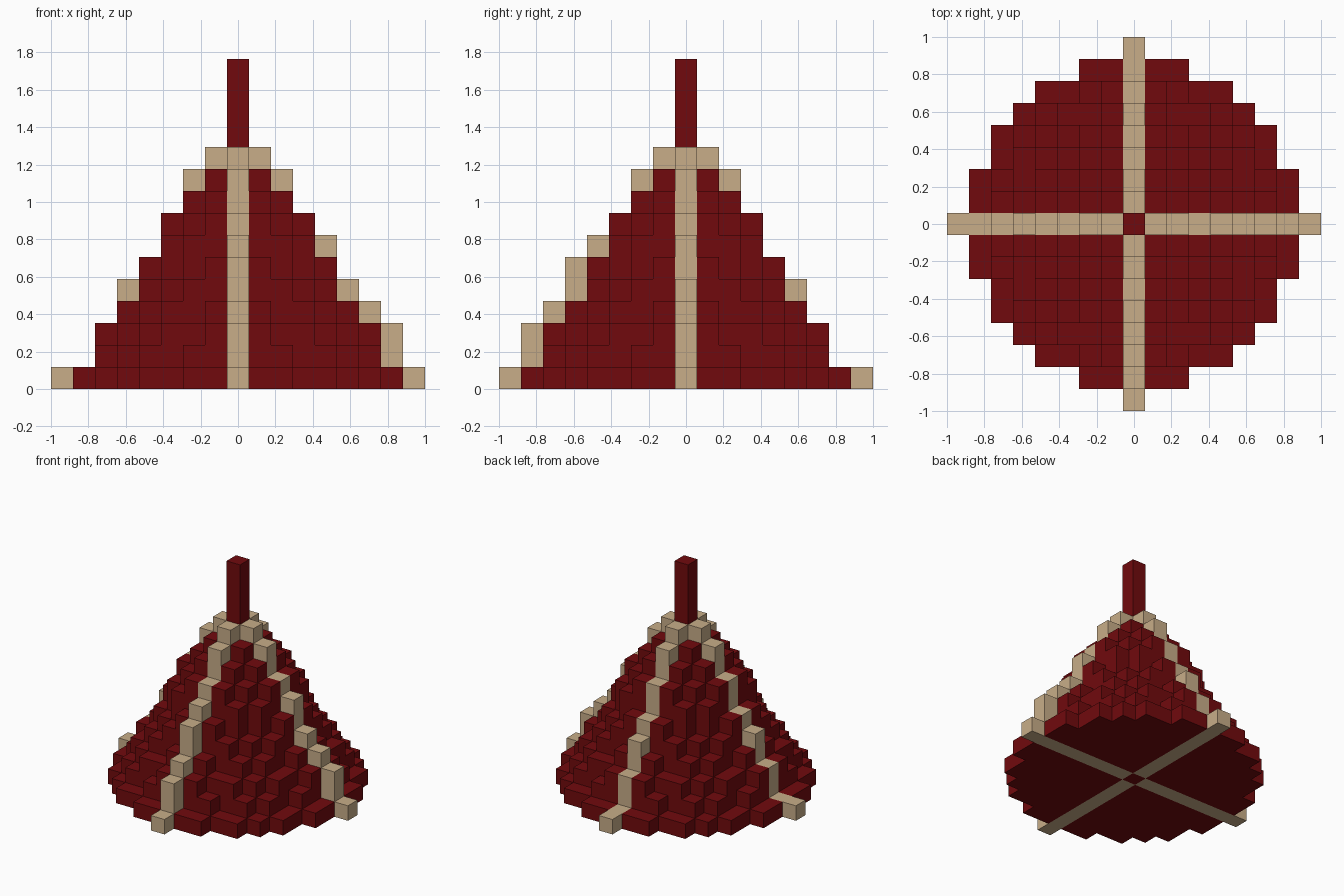
import bpy, bmesh

if "Cube" in bpy.data.objects:
    bpy.data.objects.remove(bpy.data.objects["Cube"])

U = 2 / 17  # size of one block


def material(name, color):
    m = bpy.data.materials.new(name)
    m.diffuse_color = (*color, 1)
    m.use_nodes = True
    m.node_tree.nodes["Principled BSDF"].inputs["Base Color"].default_value = m.diffuse_color
    return m


RED = material("dark red", (0.165, 0.003, 0.004))
TAN = material("tan", (0.58, 0.42, 0.25))


def build(name, cells, solid, mat):
    """Skin a set of unit cells, leaving out faces hidden by other blocks."""
    bm = bmesh.new()
    for c in cells:
        for axis in range(3):
            for s in (-1, 1):
                n = list(c)
                n[axis] += s
                if tuple(n) in solid:
                    continue
                a, b = (axis + 1) % 3, (axis + 2) % 3
                quad = []
                for da, db in ((-.5, -.5), (.5, -.5), (.5, .5), (-.5, .5)):
                    p = [c[0], c[1], c[2] + .5]
                    p[axis] += s * .5
                    p[a] += da
                    p[b] += db
                    quad.append(bm.verts.new([v * U for v in p]))
                bm.faces.new(quad if s > 0 else quad[::-1])
    bmesh.ops.remove_doubles(bm, verts=bm.verts, dist=1e-4)
    me = bpy.data.meshes.new(name)
    bm.to_mesh(me)
    bm.free()
    me.materials.append(mat)
    bpy.context.collection.objects.link(bpy.data.objects.new(name, me))


# Stepped cone: one disc of blocks per layer
radii = [7.5, 6.5, 6.1, 5.2, 4.5, 4.2, 3.65, 3.2, 2.5, 1.45]
cone = {(x, y, z) for z, r in enumerate(radii)
        for x in range(-8, 9) for y in range(-8, 9) if x * x + y * y <= r * r}

# Four ribs: column heights from the centre outwards
ribs = {
    "east_rib": ((1, 0), [11, 10, 8, 7, 5, 4, 3, 1]),
    "west_rib": ((-1, 0), [11, 10, 8, 6, 5, 3, 1, 1]),
    "front_rib": ((0, -1), [11, 10, 8, 7, 6, 4, 3, 1]),
    "back_rib": ((0, 1), [11, 10, 8, 6, 5, 3, 1, 1]),
}
rib_cells = {name: {(dx * (i + 1), dy * (i + 1), z)
                    for i, h in enumerate(hs) for z in range(h)}
             for name, ((dx, dy), hs) in ribs.items()}
all_ribs = set().union(*rib_cells.values())

# Top spire
spire = {(0, 0, z) for z in range(10, 15)}

cone = {c for c in cone if c[0] and c[1]} | {(0, 0, z) for z in range(10)}
solid = cone | all_ribs | spire
build("stepped_cone", cone, solid, RED)
build("spire", spire, solid, RED)
for name, cells in rib_cells.items():
    build(name, cells, solid, TAN)
